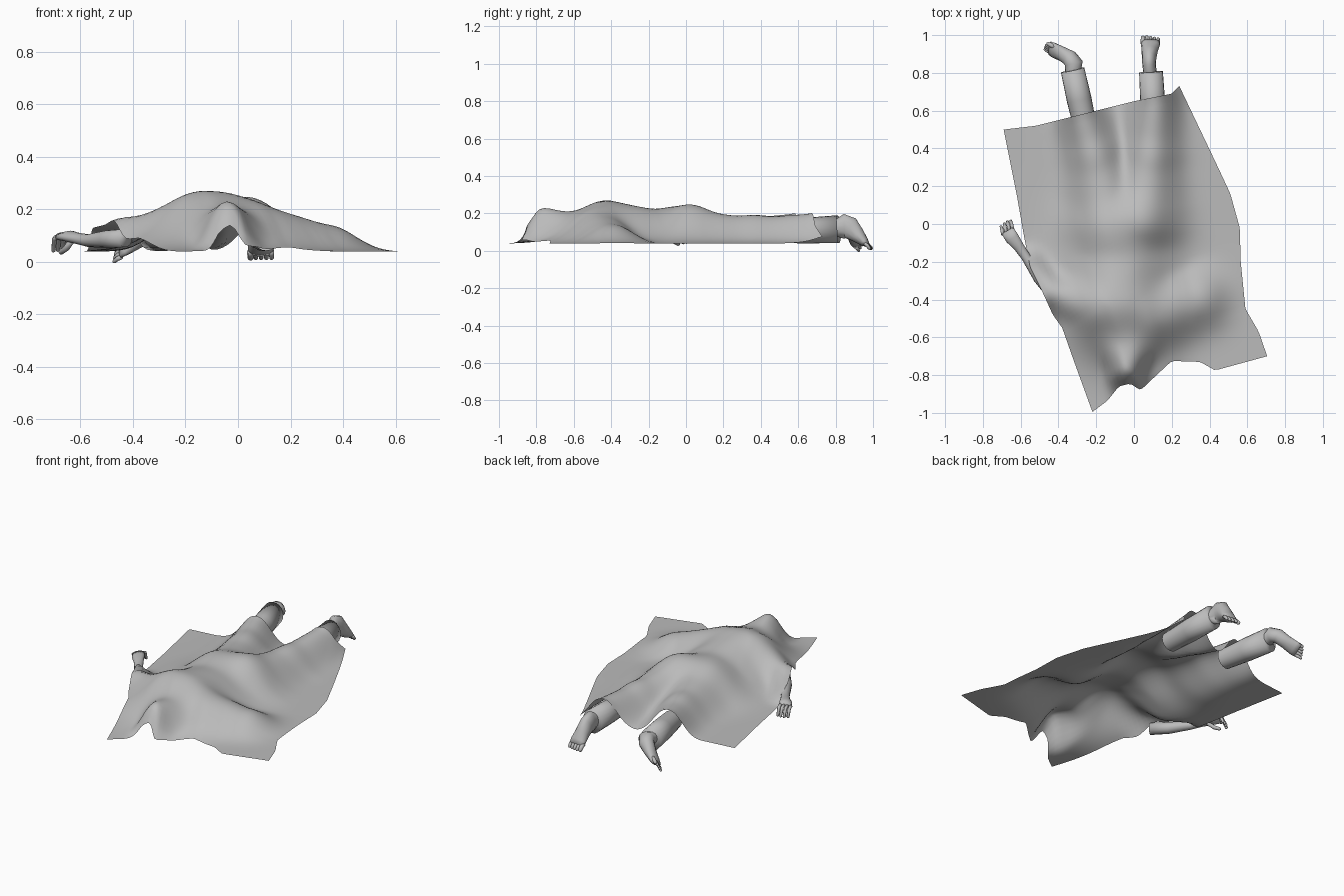
import bpy, bmesh, math
from mathutils import Vector as V

if "Cube" in bpy.data.objects:
    bpy.data.objects.remove(bpy.data.objects["Cube"])

grey = bpy.data.materials.new("plain_grey")
grey.use_nodes = True
grey.diffuse_color = (0.5, 0.5, 0.5, 1)
grey.node_tree.nodes["Principled BSDF"].inputs["Base Color"].default_value = (0.5, 0.5, 0.5, 1)


def finish(name, bm):
    me = bpy.data.meshes.new(name)
    bm.to_mesh(me)
    bm.free()
    me.materials.append(grey)
    for p in me.polygons:
        p.use_smooth = True
    ob = bpy.data.objects.new(name, me)
    bpy.context.collection.objects.link(ob)


def loft(bm, stations, side, n=14, caps=True):
    """Skin elliptical rings (centre, half width, half depth) along a path."""
    pts = [V(s[0]) for s in stations]
    rings = []
    for i, (c, rx, ry) in enumerate(stations):
        t = (pts[min(i + 1, len(pts) - 1)] - pts[max(i - 1, 0)]).normalized()
        s = V(side)
        s = (s - t * s.dot(t)).normalized()
        up = t.cross(s)
        ring = []
        for k in range(n):
            a = math.tau * k / n
            ring.append(bm.verts.new(pts[i] + s * rx * math.cos(a) + up * ry * math.sin(a)))
        rings.append(ring)
    for a, b in zip(rings, rings[1:]):
        for k in range(n):
            bm.faces.new((a[k], a[(k + 1) % n], b[(k + 1) % n], b[k]))
    if caps:
        bm.faces.new(rings[0][::-1])
        bm.faces.new(rings[-1])


def digit(bm, root, tip, r, side, drop=0.0):
    """Finger or toe: tapered tube with a rounded tip, bowed by drop."""
    root, tip = V(root), V(tip)
    mid = root.lerp(tip, 0.55) + V((0, 0, drop))
    end = tip + (tip - mid).normalized() * r * 0.6
    loft(bm, [(root, r, r), (mid, r, r), (tip, r * 0.85, r * 0.85), (end, r * 0.35, r * 0.35)], side, 8)


# ---- draped sheet: outline edges blended into a grid, raised over the body
front = [(-.22, -.995), (-.14, -.935), (-.08, -.86), (-.02, -.845), (.035, -.88), (.13, -.79),
         (.2, -.725), (.35, -.73), (.43, -.775), (.705, -.70)]
back = [(-.69, .5), (-.52, .52), (-.28, .58), (0, .65), (.2, .69), (.24, .73)]
right = [(-.22, -.995), (-.32, -.72), (-.38, -.55), (-.43, -.48), (-.48, -.37), (-.55, -.23),
         (-.585, -.05), (-.62, .15), (-.69, .5)]
left = [(.705, -.70), (.66, -.57), (.59, -.45), (.565, -.2), (.56, -.02), (.51, .16), (.44, .31), (.24, .73)]

# body ridges: start (x, y, height, spread) to end
ridges = [
    ((-.04, -.77, .2, .092), (-.04, -.62, .165, .19)),   # head and neck
    ((-.09, -.41, .23, .27), (-.07, -.16, .18, .26)),    # back
    ((-.12, -.03, .185, .22), (.02, .02, .195, .2)),     # hips
    ((-.13, .02, .17, .2), (-.21, .36, .138, .14)),      # right thigh
    ((-.21, .36, .138, .14), (-.285, .6, .165, .11)),    # right calf
    ((.04, .02, .18, .2), (.09, .36, .138, .14)),        # left thigh
    ((.09, .36, .138, .14), (.115, .69, .165, .11)),     # left calf
    ((-.2, -.43, .19, .18), (-.44, -.36, .12, .1)),      # right upper arm
    ((-.44, -.36, .12, .1), (-.55, -.22, .09, .07)),     # right forearm
    ((.08, -.47, .18, .2), (.33, -.4, .105, .15)),       # left arm
]


def along(poly, t):
    p = [V(q) for q in poly]
    lens = [(b - a).length for a, b in zip(p, p[1:])]
    d = t * sum(lens)
    for a, b, l in zip(p, p[1:], lens):
        if d <= l:
            return a.lerp(b, d / l)
        d -= l
    return p[-1].copy()


def height(p):
    total = 0
    for a, b in ridges:
        a2, ab = V(a[:2]), V(b[:2]) - V(a[:2])
        t = max(0, min(1, (p - a2).dot(ab) / ab.length_squared))
        d = (p - a2 - ab * t).length
        h, w = a[2] + (b[2] - a[2]) * t, a[3] + (b[3] - a[3]) * t
        total += (h * math.exp(-(d / w) ** 2.3)) ** 6
    return .038 + total ** (1 / 6)


NU, NV = 48, 60
bm = bmesh.new()
grid = []
for j in range(NV + 1):
    v = j / NV
    row = []
    for i in range(NU + 1):
        u = i / NU
        p = (along(front, u) * (1 - v) + along(back, u) * v + along(right, v) * (1 - u) + along(left, v) * u
             - (V(front[0]) * (1 - u) + V(front[-1]) * u) * (1 - v)
             - (V(back[0]) * (1 - u) + V(back[-1]) * u) * v)
        row.append(bm.verts.new((p.x, p.y, height(p))))
    grid.append(row)
for r0, r1 in zip(grid, grid[1:]):
    for i in range(NU):
        bm.faces.new((r0[i], r0[i + 1], r1[i + 1], r1[i]))
# soften the folds where ridges meet
inner = [v for v in bm.verts if not v.is_boundary]
for _ in range(3):
    bmesh.ops.smooth_vert(bm, verts=inner, factor=.5, use_axis_z=True)
finish("draped_sheet", bm)

# ---- trouser legs: open tubes with a little cuff thickness
for name, hem, knee in (("left_trouser_leg", (.09, .805, .115), (.11, .45, .1)),
                        ("right_trouser_leg", (-.325, .815, .115), (-.255, .5, .1))):
    bm = bmesh.new()
    h, k = V(hem), V(knee)
    loft(bm, [(k, .06, .058), (k.lerp(h, .5), .066, .068), (h, .063, .074),
              (h, .056, .066), (h.lerp(k, .25), .05, .06)], (1, 0, 0), 20, False)
    finish(name, bm)

# ---- left foot, sole upward, toes on the floor
bm = bmesh.new()
loft(bm, [((.1, .72, .115), .042, .045), ((.085, .8, .12), .035, .045), ((.08, .845, .13), .036, .068),
          ((.08, .875, .122), .038, .062), ((.083, .915, .085), .043, .043), ((.087, .95, .05), .05, .027),
          ((.088, .97, .033), .047, .015)], (1, 0, 0))
for i in range(5):
    x = .048 + .02 * i
    digit(bm, (x, .955, .04), (x, .993 - .004 * abs(i - 1), .012), .013 if i == 0 else .01, (1, 0, 0), .004)
finish("left_foot", bm)

# ---- right foot, turned outward
bm = bmesh.new()
loft(bm, [((-.305, .72, .115), .042, .045), ((-.322, .81, .12), .038, .045), ((-.318, .85, .13), .045, .05),
          ((-.34, .878, .118), .042, .045), ((-.38, .9, .085), .04, .034), ((-.425, .92, .052), .045, .021),
          ((-.445, .93, .038), .042, .013)], (.45, .55, .7))
sidev = V((.3, .4, .75)).normalized()
for i in range(5):
    off = sidev * (.017 * (i - 2))
    root = V((-.432, .922, .046)) + off
    digit(bm, root, root + V((-.038 + .003 * abs(i - 3), .018, -.018)), .012 if i == 4 else .009, sidev, .003)
finish("right_foot", bm)

# ---- right forearm and hand
bm = bmesh.new()
side = V((.85, .5, .15))
loft(bm, [((-.43, -.37, .09), .035, .035), ((-.5, -.285, .085), .034, .034), ((-.572, -.175, .08), .025, .024),
          ((-.61, -.12, .088), .028, .021), ((-.645, -.075, .097), .037, .02), ((-.67, -.035, .097), .036, .015)],
     side)
for i in range(4):
    root = V((-.668, -.042, .097)) + side * (.02 * (i - 1.5))
    digit(bm, root, root + V((-.01, .052 - .006 * abs(i - 1.5), -.052)), .0095, side, .022)
digit(bm, (-.63, -.1, .085), (-.675, -.04, .035), .012, side, -.008)
finish("right_forearm_and_hand", bm)
